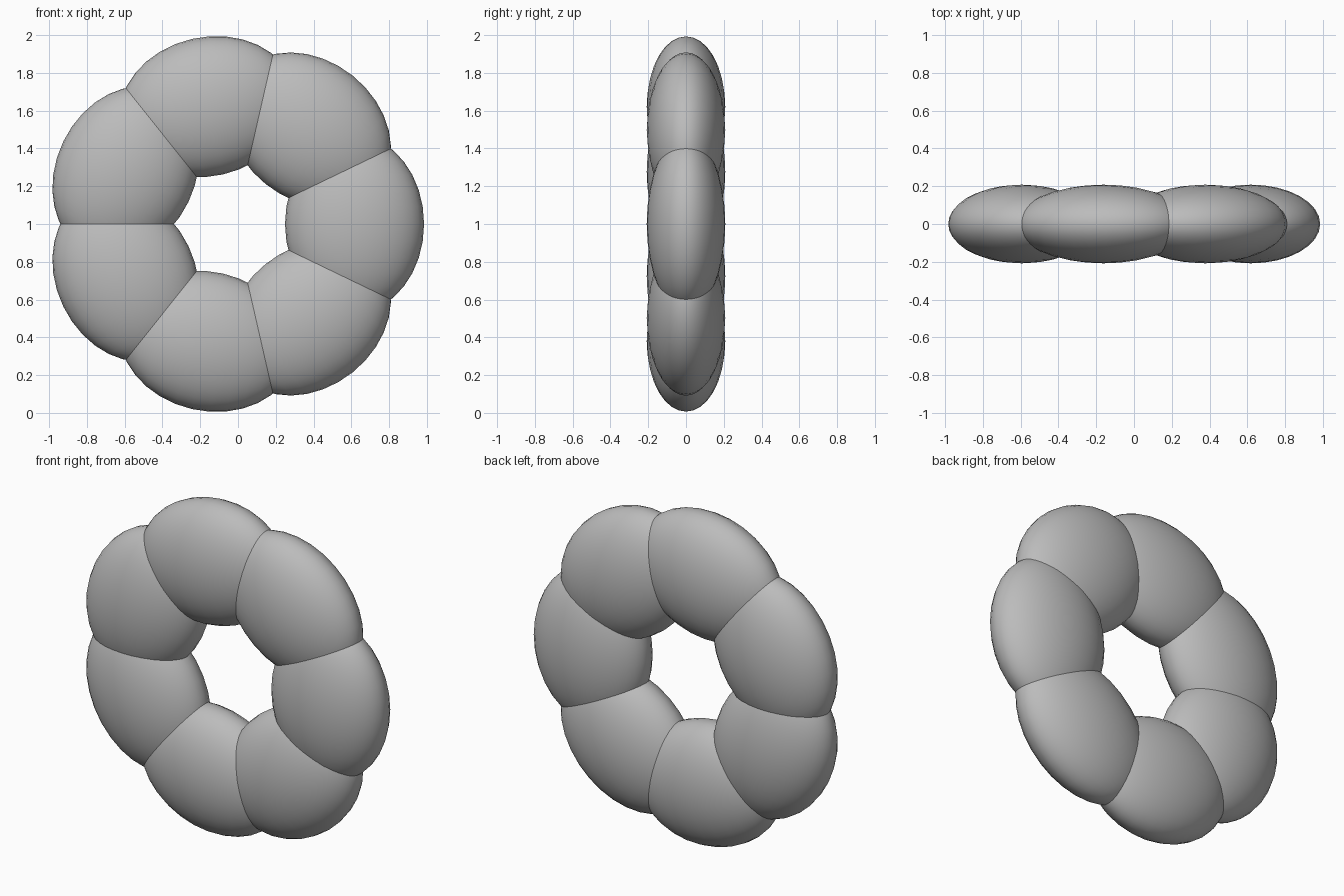
import bpy, math

if "Cube" in bpy.data.objects:
    bpy.data.objects.remove(bpy.data.objects["Cube"])

grey = bpy.data.materials.new("plain grey")
grey.diffuse_color = (0.5, 0.5, 0.5, 1)
grey.use_nodes = True
grey.node_tree.nodes["Principled BSDF"].inputs["Base Color"].default_value = grey.diffuse_color

COUNT = 7
RING = 0.637                      # ring radius to segment centres
CX, CZ = -0.02, 1.0               # ring centre
RADIAL, DEPTH, ALONG = 0.368, 0.208, 0.469

# seven overlapping flattened balls arranged in an upright ring
for i in range(COUNT):
    a = 2 * math.pi * i / COUNT
    bpy.ops.mesh.primitive_uv_sphere_add(
        segments=32, ring_count=16, radius=1,
        location=(CX + RING * math.cos(a), 0, CZ + RING * math.sin(a)),
        rotation=(0, -a, 0))
    ball = bpy.context.object
    ball.name = f"ring_segment_{i + 1}"
    ball.scale = (RADIAL, DEPTH, ALONG)
    ball.data.materials.append(grey)
    bpy.ops.object.shade_smooth()
